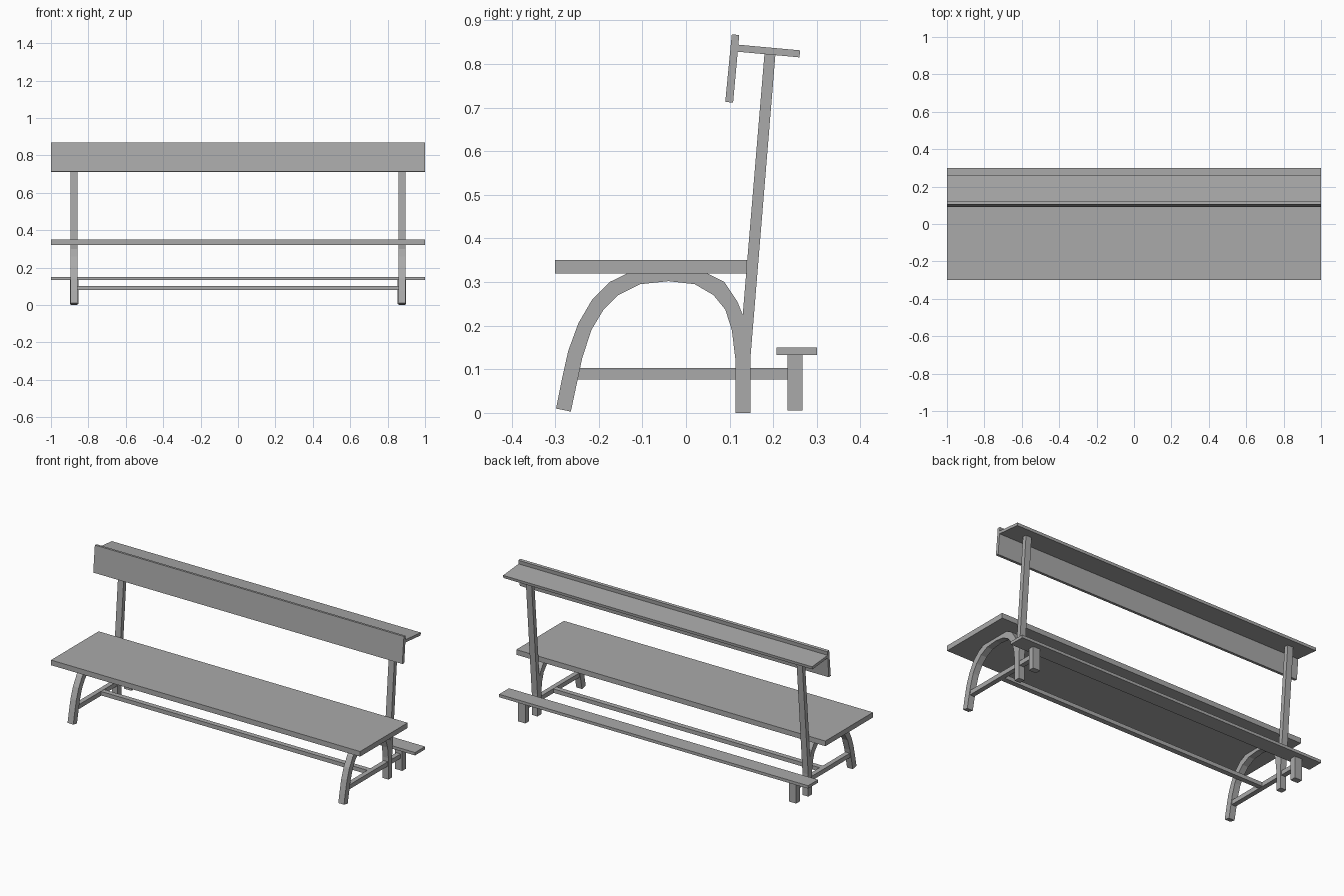
import bpy
import bmesh

cube = bpy.data.objects.get("Cube")
if cube:
    bpy.data.objects.remove(cube, do_unlink=True)

# One flat grey for the whole bench
grey = bpy.data.materials.new("plain grey")
grey.use_nodes = True
colour = (0.4, 0.4, 0.4, 1)
grey.diffuse_color = colour
grey.node_tree.nodes["Principled BSDF"].inputs["Base Color"].default_value = colour


def extrude_profile(name, outline, x_mid, width):
    """Extrude a (y, z) outline along x, centred on x_mid."""
    bm = bmesh.new()
    face = bm.faces.new([bm.verts.new((x_mid - width / 2, y, z)) for y, z in outline])
    result = bmesh.ops.extrude_face_region(bm, geom=[face])
    verts = [v for v in result["geom"] if isinstance(v, bmesh.types.BMVert)]
    bmesh.ops.translate(bm, verts=verts, vec=(width, 0, 0))
    bmesh.ops.recalc_face_normals(bm, faces=bm.faces)
    mesh = bpy.data.meshes.new(name)
    bm.to_mesh(mesh)
    bm.free()
    mesh.materials.append(grey)
    obj = bpy.data.objects.new(name, mesh)
    bpy.context.collection.objects.link(obj)
    return obj


def rect(y0, y1, z0, z1):
    return [(y0, z0), (y1, z0), (y1, z1), (y0, z1)]


# Full-length boards
extrude_profile("seat", rect(-0.3, 0.14, 0.32, 0.35), 0, 2)
extrude_profile("footrest", rect(0.208, 0.3, 0.133, 0.15), 0, 2)
extrude_profile("backrest", [(0.09, 0.713), (0.108, 0.711), (0.122, 0.866), (0.105, 0.868)], 0, 2)
extrude_profile("top_shelf", [(0.118, 0.828), (0.26, 0.815), (0.262, 0.831), (0.12, 0.844)], 0, 2)
extrude_profile("long_stretcher", rect(-0.035, -0.005, 0.079, 0.102), 0, 1.74)

# End frame: arched leg and leaning back post in one outline
arch_outer = [(-0.298, 0.01), (-0.285, 0.075), (-0.27, 0.142), (-0.247, 0.205),
              (-0.215, 0.26), (-0.175, 0.3), (-0.13, 0.322), (-0.04, 0.335),
              (0.045, 0.322), (0.088, 0.3), (0.118, 0.255), (0.13, 0.225)]
back_post = [(0.18, 0.824), (0.205, 0.822), (0.148, 0.13), (0.148, 0), (0.113, 0)]
arch_inner = [(0.113, 0.125), (0.105, 0.19), (0.09, 0.237), (0.063, 0.27),
              (0.02, 0.295), (-0.04, 0.302), (-0.105, 0.295), (-0.155, 0.27),
              (-0.19, 0.235), (-0.217, 0.19), (-0.238, 0.125), (-0.264, 0.003)]

for side, x in (("left", 0.876), ("right", -0.876)):
    extrude_profile(f"end_frame_{side}", arch_outer + back_post + arch_inner, x, 0.037)
    extrude_profile(f"side_rail_{side}", rect(-0.258, 0.236, 0.077, 0.103), x, 0.028)
    extrude_profile(f"footrest_foot_{side}", rect(0.233, 0.267, 0.006, 0.134), x, 0.047)
